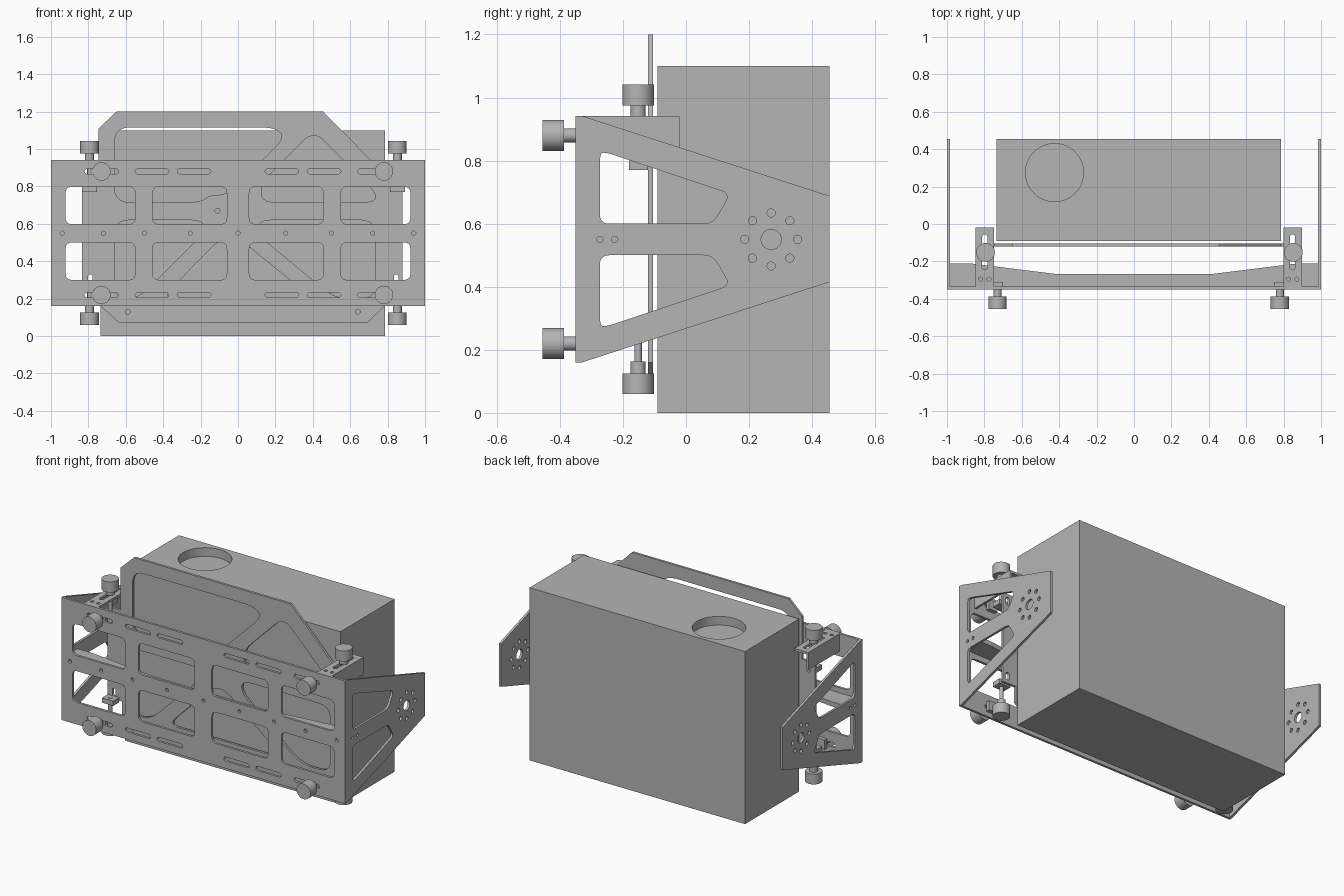
import bpy, bmesh, math
from mathutils import Vector, Matrix

cube = bpy.data.objects.get("Cube")
if cube:
    bpy.data.objects.remove(cube, do_unlink=True)

grey = bpy.data.materials.new("plain grey")
grey.use_nodes = True
grey.diffuse_color = (0.46, 0.46, 0.46, 1)
grey.node_tree.nodes["Principled BSDF"].inputs["Base Color"].default_value = grey.diffuse_color


def add(name, mesh):
    mesh.materials.clear()
    mesh.materials.append(grey)
    ob = bpy.data.objects.new(name, mesh)
    bpy.context.collection.objects.link(ob)
    return ob


# --- 2D profile helpers ---
def rounded(points, r):
    """Closed outline with softened corners."""
    out, n = [], len(points)
    for i in range(n):
        p, a, b = (Vector(points[j % n]) for j in (i, i - 1, i + 1))
        s = p + (a - p).normalized() * min(r, (a - p).length * 0.48)
        e = p + (b - p).normalized() * min(r, (b - p).length * 0.48)
        for k in range(6):
            t = k / 5
            out.append(s * (1 - t) ** 2 + p * 2 * t * (1 - t) + e * t * t)
    return out


def rect(x0, x1, y0, y1):
    return [(x0, y0), (x1, y0), (x1, y1), (x0, y1)]


def circle(x, y, r, n=24):
    return [(x + r * math.cos(math.tau * i / n), y + r * math.sin(math.tau * i / n)) for i in range(n)]


def slot(x, y, length, width, vertical=False):
    """Long hole with round ends."""
    out, r = [], width / 2
    for i in range(18):
        a = math.pi * (i if i < 9 else i - 1) / 8 - math.pi / 2
        u = r * math.cos(a) + (1 if i < 9 else -1) * (length / 2 - r)
        v = r * math.sin(a)
        out.append((x - v, y + u) if vertical else (x + u, y + v))
    return out


def plate(name, loops, plane, low, high):
    """Sheet with holes: first loop is the outline. plane is the pair of axes drawn in."""
    cu = bpy.data.curves.new(name, 'CURVE')
    cu.dimensions, cu.fill_mode = '2D', 'BOTH'
    cu.extrude = (high - low) / 2
    for pts in loops:
        sp = cu.splines.new('POLY')
        sp.points.add(len(pts) - 1)
        for q, p in zip(sp.points, pts):
            q.co = (p[0], p[1], 0, 1)
        sp.use_cyclic_u = True
    tmp = bpy.data.objects.new("profile", cu)
    bpy.context.collection.objects.link(tmp)
    bpy.context.view_layer.update()
    mesh = bpy.data.meshes.new_from_object(tmp.evaluated_get(bpy.context.evaluated_depsgraph_get()))
    bpy.data.objects.remove(tmp, do_unlink=True)
    mid = (low + high) / 2
    for v in mesh.vertices:
        a, b, c = v.co.x, v.co.y, v.co.z + mid
        v.co = {"xz": (a, c, b), "yz": (c, a, b), "xy": (a, b, c)}[plane]
    bm = bmesh.new()
    bm.from_mesh(mesh)
    bmesh.ops.remove_doubles(bm, verts=bm.verts, dist=1e-5)
    bmesh.ops.recalc_face_normals(bm, faces=bm.faces)
    for f in bm.faces:
        f.smooth = False
    bm.to_mesh(mesh)
    bm.free()
    return add(name, mesh)


def block(name, x0, x1, y0, y1, z0, z1):
    return plate(name, [rect(x0, x1, y0, y1)], "xy", z0, z1)


def knob(name, pos, axis, parts):
    """Stack of coaxial cylinders: (radius, start, end) along the axis."""
    bm = bmesh.new()
    turn = Vector((0, 0, 1)).rotation_difference(Vector(axis)).to_matrix().to_4x4()
    for r, a, b in parts:
        m = Matrix.Translation(pos) @ turn @ Matrix.Translation((0, 0, (a + b) / 2))
        bmesh.ops.create_cone(bm, cap_ends=True, segments=32, radius1=r, radius2=r, depth=b - a, matrix=m)
    for f in bm.faces:
        f.smooth = len(f.verts) == 4
    for e in bm.edges:
        e.smooth = all(len(f.verts) == 4 for f in e.link_faces)
    mesh = bpy.data.meshes.new(name)
    bm.to_mesh(mesh)
    bm.free()
    return add(name, mesh)


# --- main box with a round recess in its top ---
box = block("main_box", -0.735, 0.785, -0.09, 0.455, 0, 1.1)
cutter = plate("recess_cutter", [circle(-0.425, 0.275, 0.155, 64)], "xy", 1.045, 1.2)
cutter.hide_render = True
mod = box.modifiers.new("recess", 'BOOLEAN')
mod.object, mod.operation, mod.solver = cutter, 'DIFFERENCE', 'EXACT'
bpy.context.view_layer.update()
cut = bpy.data.meshes.new_from_object(box.evaluated_get(bpy.context.evaluated_depsgraph_get()))
box.modifiers.clear()
box.data = cut
bpy.data.objects.remove(cutter, do_unlink=True)

# --- front plate with windows, slots and a row of small holes ---
MID = 0.55
loops = [rect(-1, 1, 0.16, 0.942)]
for s in (-1, 1):
    for x0, x1 in ((0.06, 0.457), (0.55, 0.922)):
        for z0, z1 in ((0.3, 0.5), (0.598, 0.798)):
            loops.append(rounded(rect(min(s * x0, s * x1), max(s * x0, s * x1), z0, z1), 0.035))
    for x in (0.235, 0.46, 0.73):
        for z in (0.22, 0.88):
            loops.append(slot(s * x, z, 0.18, 0.026))
    for x in (0.255, 0.5, 0.72, 0.94):
        loops.append(circle(s * x, MID, 0.011, 12))
loops.append(circle(0, MID, 0.011, 12))
plate("front_plate", loops, "xz", -0.35, -0.335)

# --- side plates with a pivot hole pattern ---
outline = [(-0.35, 0.16), (-0.33, 0.16), (0.455, 0.415), (0.455, 0.688), (-0.33, 0.942), (-0.35, 0.942)]
window = [(-0.273, 0.6), (0.085, 0.6), (0.14, 0.695), (-0.25, 0.825), (-0.273, 0.825)]
loops = [outline, rounded(window, 0.03), rounded([(y, 2 * MID - z) for y, z in window], 0.03),
         circle(0.27, MID, 0.032), circle(-0.273, MID, 0.01, 12), circle(-0.226, MID, 0.01, 12)]
for i in range(8):
    a = math.tau * i / 8
    loops.append(circle(0.27 + 0.084 * math.cos(a), MID + 0.084 * math.sin(a), 0.013, 14))
for side, s in (("left", 1), ("right", -1)):
    lo, hi = sorted((s, s * 0.985))
    plate(side + "_side_plate", loops, "yz", lo, hi)

# --- middle shelf joining front and sides ---
shelf = [(-0.985, -0.335), (0.985, -0.335), (0.985, -0.21), (0.88, -0.21),
         (0.42, -0.267), (-0.42, -0.267), (-0.88, -0.21), (-0.985, -0.21)]
plate("middle_shelf", [shelf], "xy", 0.535, 0.565)

# --- handle plate in front of the box ---
outline = [(-0.745, 1.11), (-0.65, 1.2), (0.455, 1.2), (0.785, 0.865), (0.785, 0.84), (0.88, 0.84),
           (0.88, 0.26), (0.785, 0.26), (0.785, 0.16), (0.69, 0.07), (-0.635, 0.07), (-0.735, 0.16),
           (-0.735, 0.26), (-0.835, 0.26), (-0.835, 0.84), (-0.745, 0.84)]
grip = [(-0.66, 0.715), (-0.2, 0.715), (-0.15, 0.755), (-0.06, 0.755), (0.25, 1.06), (0.2, 1.115), (-0.66, 1.115)]
peak = [(0.125, 0.715), (0.735, 0.715), (0.735, 0.77), (0.405, 1.1), (0.125, 0.82)]
left_low = [(-0.66, 0.62), (-0.66, 0.2), (-0.535, 0.2), (-0.185, 0.55), (-0.185, 0.62)]
mid_low = [(-0.41, 0.2), (0.4, 0.2), (0.0, 0.525), (-0.09, 0.525)]
right_low = [(0.11, 0.62), (0.11, 0.54), (0.52, 0.2), (0.735, 0.2), (0.735, 0.62)]
loops = [outline] + [rounded(h, 0.08) for h in (grip, peak, left_low, mid_low, right_low)]
loops += [circle(x, z, 0.013, 14) for x, z in ((-0.59, 0.13), (0.64, 0.13), (-0.11, 0.67))]
loops += [slot(x, z, 0.05, 0.024, True) for x in (-0.79, 0.845) for z in (0.305, 0.795)]
plate("handle_plate", loops, "xz", -0.12, -0.105)

# --- brackets, screws and nuts on each side ---
for side, x, s in (("left", 0.848, 1), ("right", -0.798, -1)):
    holes = [slot(x, -0.15, 0.19, 0.028, True)]
    holes += [circle(x + d, -0.295, 0.011, 12) for d in (-0.022, 0.022)]
    plate(side + "_bracket_top", [rect(x - 0.05, x + 0.05, -0.335, -0.02)] + holes, "xy", 0.927, 0.942)
    lo, hi = sorted((x + s * 0.05, x + s * 0.036))
    block(side + "_bracket_wall", lo, hi, -0.335, -0.02, 0.83, 0.927)
    kx = x + 0.004
    knob(side + "_upper_knob", (kx, -0.152, 0.942), (0, 0, 1),
         [(0.05, 0.033, 0.1), (0.024, 0, 0.033), (0.012, -0.17, 0)])
    knob(side + "_lower_knob", (kx, -0.152, 0.163), (0, 0, -1),
         [(0.05, 0.038, 0.103), (0.024, 0, 0.038), (0.012, -0.12, 0)])
    block(side + "_upper_nut", kx - 0.04, kx + 0.04, -0.18, -0.12, 0.77, 0.8)
    block(side + "_lower_nut", kx - 0.04, kx + 0.04, -0.18, -0.12, 0.25, 0.28)
    fx = 0.78 if s > 0 else -0.73
    for level, z in (("upper", 0.88), ("lower", 0.22)):
        knob(side + "_front_knob_" + level, (fx, -0.35, z), (0, -1, 0),
             [(0.049, 0.037, 0.105), (0.022, 0, 0.037), (0.012, -0.03, 0)])
        block(side + "_front_nut_" + level, fx - 0.03, fx + 0.03, -0.335, -0.31, z - 0.03, z + 0.03)
